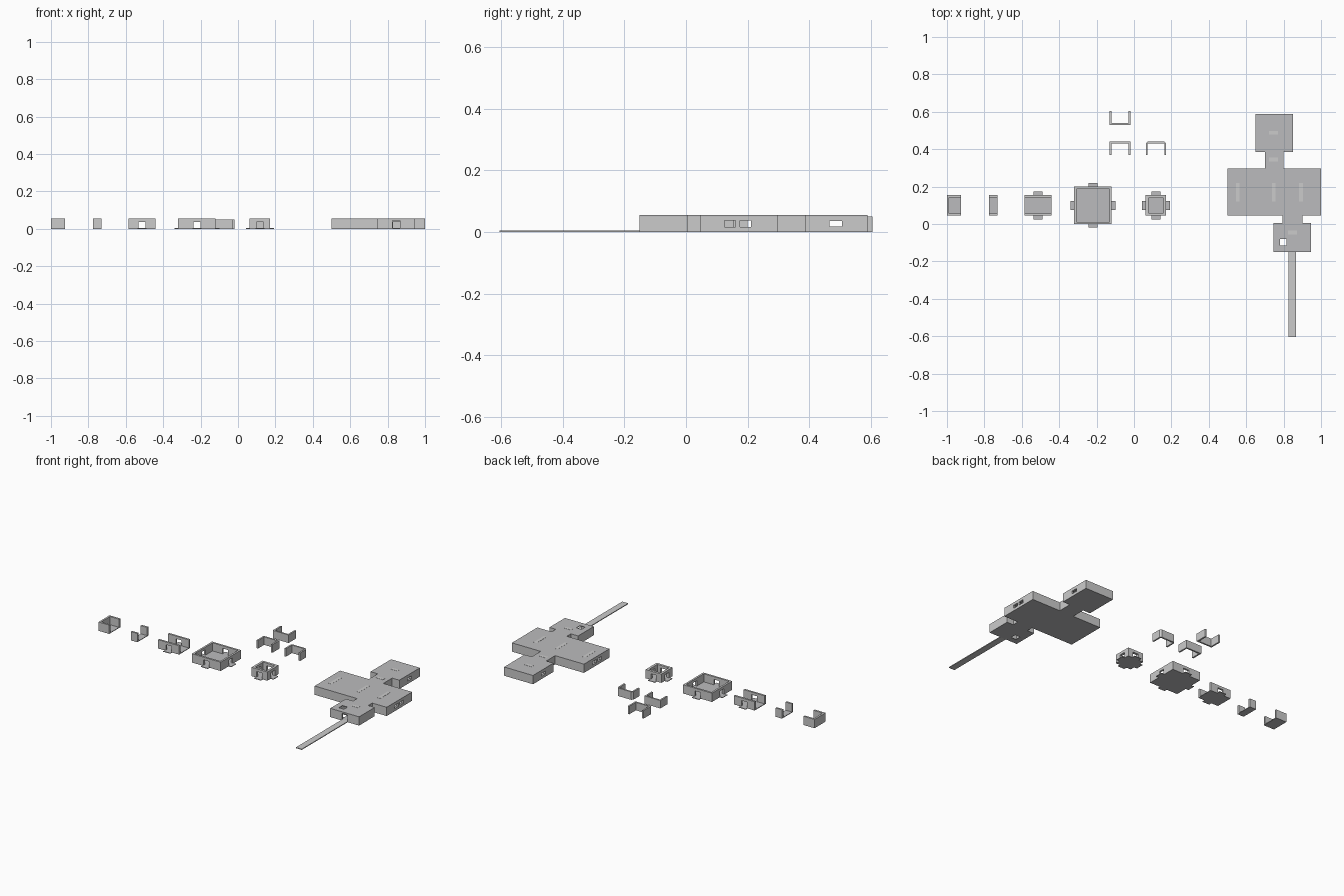
import bpy, bmesh
from mathutils import Matrix

if "Cube" in bpy.data.objects:
    bpy.data.objects.remove(bpy.data.objects["Cube"])

H, FL, T = 0.055, 0.004, 0.012      # height, floor thickness, wall thickness

dark = bpy.data.materials.new("slab_grey")
dark.diffuse_color = (0.5, 0.5, 0.51, 1)
dark.use_nodes = True
dark.node_tree.nodes["Principled BSDF"].inputs["Base Color"].default_value = dark.diffuse_color


def add_box(bm, b):
    x0, x1, y0, y1, z0, z1 = b
    m = Matrix.Translation(((x0 + x1) / 2, (y0 + y1) / 2, (z0 + z1) / 2))
    m = m @ Matrix.Diagonal((x1 - x0, y1 - y0, z1 - z0, 1))
    bmesh.ops.create_cube(bm, size=1, matrix=m)


def finish(name, bm, mat=None):
    bmesh.ops.recalc_face_normals(bm, faces=bm.faces)
    me = bpy.data.meshes.new(name)
    bm.to_mesh(me)
    bm.free()
    ob = bpy.data.objects.new(name, me)
    bpy.context.collection.objects.link(ob)
    if mat:
        me.materials.append(mat)
    return ob


def boxes(name, items, mat=None):
    bm = bmesh.new()
    for b in items:
        add_box(bm, b)
    return finish(name, bm, mat)


def prism(name, pts, z0, z1, mat=None):
    bm = bmesh.new()
    f = bm.faces.new([bm.verts.new((x, y, z0)) for x, y in pts])
    r = bmesh.ops.extrude_face_region(bm, geom=[f])
    for v in r["geom"]:
        if isinstance(v, bmesh.types.BMVert):
            v.co.z = z1
    return finish(name, bm, mat)


def cut(ob, items):
    """Subtract boxes one by one, then bake the result."""
    cutters = []
    for b in items:
        c = boxes("cutter", [b])
        c.hide_render = True
        mod = ob.modifiers.new("cut", "BOOLEAN")
        mod.operation, mod.solver, mod.object = "DIFFERENCE", "EXACT", c
        cutters.append(c)
    dg = bpy.context.evaluated_depsgraph_get()
    me = bpy.data.meshes.new_from_object(ob.evaluated_get(dg))
    ob.modifiers.clear()
    ob.data = me
    for c in cutters:
        bpy.data.objects.remove(c)


def rect(x0, x1, y0, y1):
    return [(x0, y0), (x1, y0), (x1, y1), (x0, y1)]


def module(name, x0, x1, y0, y1, open_sides="", doors="", t=T):
    """Open-topped floor tile: walls, open ends and doors with thresholds."""
    cx, cy, d, w = (x0 + x1) / 2, (y0 + y1) / 2, 0.019, 0.024
    e = 0.05
    cav = [x0 - e if "W" in open_sides else x0 + t,
           x1 + e if "E" in open_sides else x1 - t,
           y0 + t, y1 - t, -0.1, 0.2]
    cuts, slabs = [cav], [(x0, x1, y0, y1, 0, FL)]
    if "N" in doors:
        cuts.append((cx - d, cx + d, y0 - e, y1 + e, -0.1, 0.038))
        slabs += [(cx - w, cx + w, y0 - 0.02, y0, 0, FL),
                  (cx - w, cx + w, y1, y1 + 0.02, 0, FL)]
    if "E" in doors:
        cuts.append((x0 - e, x1 + e, cy - d, cy + d, -0.1, 0.038))
        slabs += [(x0 - 0.02, x0, cy - w, cy + w, 0, FL),
                  (x1, x1 + 0.02, cy - w, cy + w, 0, FL)]
    walls = prism(name + "_walls", rect(x0, x1, y0, y1), FL, H)
    cut(walls, cuts)
    boxes(name + "_floor", slabs, dark)


# Loose floor modules
module("end_piece", -1.0, -0.925, 0.045, 0.155, open_sides="E")
module("short_corridor", -0.775, -0.73, 0.045, 0.155, open_sides="EW")
module("door_corridor", -0.585, -0.44, 0.045, 0.155, open_sides="EW", doors="N")
module("large_room", -0.32, -0.12, 0.0, 0.2, doors="NE")
module("junction", 0.062, 0.172, 0.045, 0.155, doors="NE", t=0.015)


# U-shaped wall sections without floor
def u_wall(name, x0, x1, y_open, y_shut, bevel=0.0):
    s = 1 if y_shut > y_open else -1
    t, b = 0.01, bevel
    pts = [(x0, y_open), (x0, y_shut - s * b)]
    if b:
        pts += [(x0 + b, y_shut), (x1 - b, y_shut)]
    else:
        pts += [(x0, y_shut)]
    pts += [(x1, y_shut - s * b), (x1, y_open), (x1 - t, y_open),
            (x1 - t, y_shut - s * t), (x0 + t, y_shut - s * t), (x0 + t, y_open)]
    prism(name, pts, 0, 0.05)


u_wall("wall_section_back", -0.13, -0.02, 0.605, 0.53)
u_wall("wall_section_front", -0.13, -0.02, 0.37, 0.44)
u_wall("wall_section_chamfered", 0.063, 0.172, 0.37, 0.44, 0.01)

# Assembled building: footprint of three rooms and two connecting necks
foot = [(0.745, -0.15), (0.945, -0.15), (0.945, 0.005), (0.9, 0.005), (0.9, 0.045),
        (1.0, 0.045), (1.0, 0.297), (0.8, 0.297), (0.8, 0.385), (0.85, 0.385),
        (0.85, 0.588), (0.65, 0.588), (0.65, 0.385), (0.7, 0.385), (0.7, 0.297),
        (0.5, 0.297), (0.5, 0.045), (0.795, 0.045), (0.795, 0.005), (0.745, 0.005)]
walls = prism("building_walls", foot, FL, H - FL)
rooms = [(0.757, 0.933, -0.138, -0.007), (0.512, 0.988, 0.057, 0.285),
         (0.662, 0.838, 0.397, 0.576), (0.712, 0.788, 0.305, 0.377),
         (0.807, 0.888, 0.01, 0.04)]
cuts = [r + (-0.1, 0.2) for r in rooms]
cuts += [(0.73, 0.77, 0.27, 0.41, -0.1, 0.038),        # inner doors
         (0.828, 0.868, -0.02, 0.07, -0.1, 0.038),
         (0.825, 0.865, -0.2, -0.12, -0.1, 0.046),     # entrance
         (0.4, 1.1, 0.125, 0.16, 0.017, 0.037),        # side windows
         (0.4, 1.1, 0.175, 0.21, 0.017, 0.037),
         (0.6, 0.9, 0.465, 0.505, 0.018, 0.036)]
cut(walls, cuts)

# Floor and roof slabs with the square shaft
shaft = [(0.78, 0.816, -0.115, -0.079, -0.1, 0.2)]
for nm, z0, z1 in (("building_floor", 0, FL), ("building_roof", H - FL, H)):
    cut(prism(nm, foot, z0, z1, dark), shaft)

# Light strips on the roof
strips = [(0.555, 0.17, 0.01, 0.05), (0.747, 0.17, 0.01, 0.05), (0.893, 0.17, 0.01, 0.05),
          (0.747, 0.488, 0.024, 0.01), (0.747, 0.345, 0.024, 0.01),
          (0.847, -0.045, 0.024, 0.01)]
boxes("roof_light_strips", [(x - a, x + a, y - b, y + b, H - 0.002, H + 0.0008)
                            for x, y, a, b in strips])

# Long entrance walkway
boxes("entrance_walkway", [(0.825, 0.866, -0.605, -0.14, 0, FL + 0.001)])
